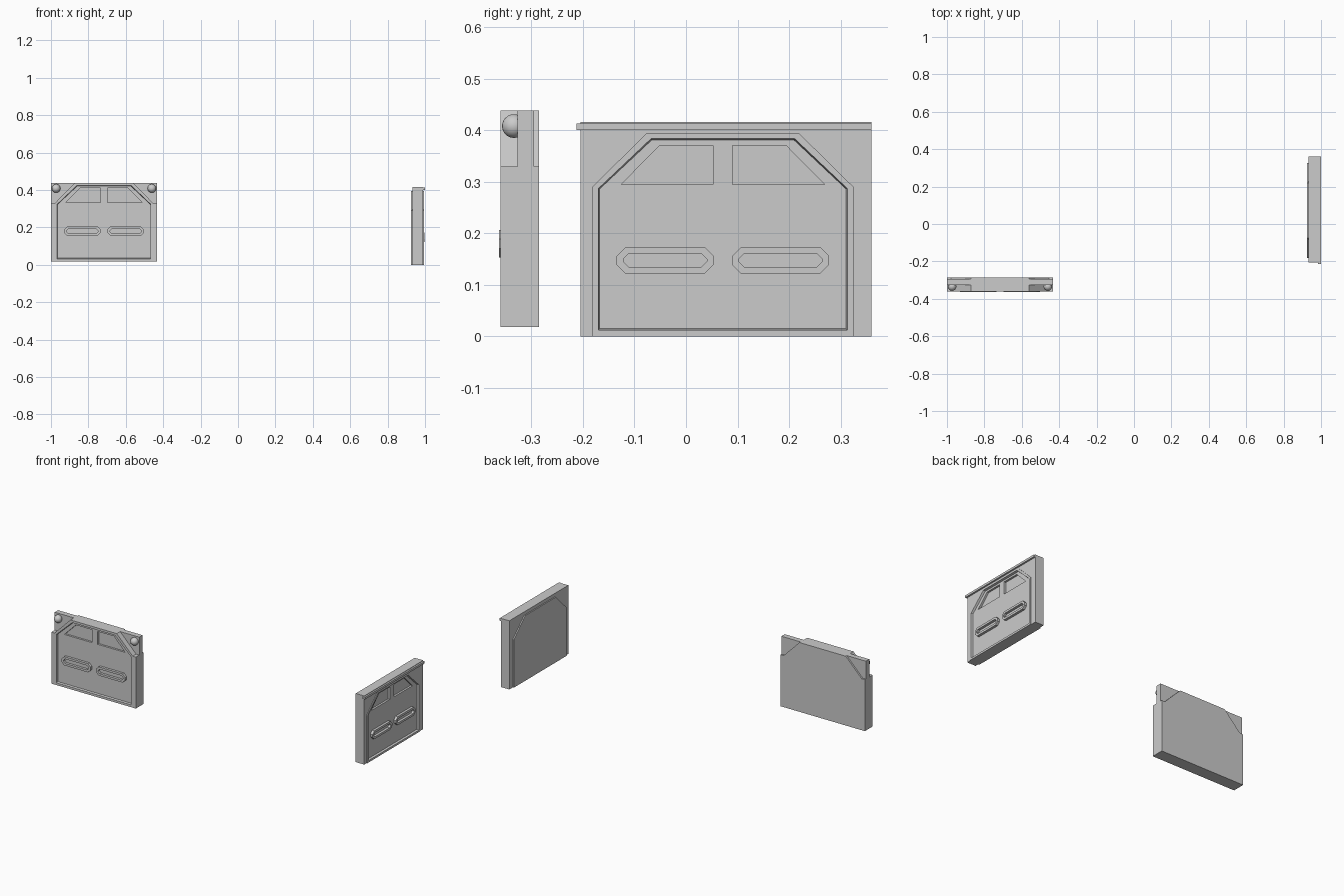
import bpy, bmesh
from mathutils import Matrix

if "Cube" in bpy.data.objects:
    bpy.data.objects.remove(bpy.data.objects["Cube"])


def prism(name, pts, d0, d1, frame, inset=None):
    """Extrude a (width, height) outline from depth d0 to d1 in a panel frame.
    An optional second outline replaces the shape at d1 for a taper."""
    bm = bmesh.new()
    lo = [bm.verts.new(frame @ Matrix.Translation((u, d0, v)).translation) for u, v in pts]
    hi = [bm.verts.new(frame @ Matrix.Translation((u, d1, v)).translation) for u, v in (inset or pts)]
    bm.faces.new(lo)
    bm.faces.new(hi)
    n = len(pts)
    for i in range(n):
        j = (i + 1) % n
        bm.faces.new((lo[i], lo[j], hi[j], hi[i]))
    bmesh.ops.recalc_face_normals(bm, faces=bm.faces)
    me = bpy.data.meshes.new(name)
    bm.to_mesh(me)
    bm.free()
    ob = bpy.data.objects.new(name, me)
    bpy.context.collection.objects.link(ob)
    return ob


def combine(ob, other, op='DIFFERENCE'):
    mod = ob.modifiers.new(op, 'BOOLEAN')
    mod.operation, mod.object, mod.solver = op, other, 'EXACT'
    bpy.context.view_layer.objects.active = ob
    bpy.ops.object.modifier_apply(modifier=mod.name)
    bpy.data.objects.remove(other, do_unlink=True)


def rect(u0, u1, v0, v1):
    return [(u0, v0), (u1, v0), (u1, v1), (u0, v1)]


def gable(half, bottom, shoulder, top_half, top):
    return [(-half, bottom), (half, bottom), (half, shoulder),
            (top_half, top), (-top_half, top), (-half, shoulder)]


def octo(u0, u1, v0, v1, c):
    return [(u0 + c, v0), (u1 - c, v0), (u1, v0 + c), (u1, v1 - c),
            (u1 - c, v1), (u0 + c, v1), (u0, v1 - c), (u0, v0 + c)]


def mirrored(pts, s):
    return [(s * u, v) for u, v in pts]


def front_details(name, body, frame, front, s, dz, bottom):
    """Cut the gabled recess and two windows, add two raised slot rings."""
    floor = front - 0.012
    outer = gable(0.2415 * s, bottom, 0.287 * s + dz, 0.139 * s, 0.384 * s + dz)
    inner = gable(0.239 * s, bottom + 0.003, 0.286 * s + dz, 0.138 * s, 0.381 * s + dz)
    combine(body, prism("recess_cut", inner, floor, front + 0.0001, frame, outer))
    window = [(0.019, 0.295), (0.197, 0.295), (0.123, 0.37), (0.019, 0.37)]
    window = [(u * s, v * s + dz) for u, v in window]
    for side in (-1, 1):
        combine(body, prism("window_cut", mirrored(window, side), floor - 0.012, floor + 0.006, frame))
        v0, v1 = 0.122 * s + dz, 0.173 * s + dz
        ring = prism(name + "_slot_ring", mirrored(octo(0.018 * s, 0.206 * s, v0, v1, 0.017), side),
                     floor - 0.002, front + 0.003, frame)
        hole = octo(0.031 * s, 0.193 * s, v0 + 0.013, v1 - 0.013, 0.01)
        combine(ring, prism("slot_cut", mirrored(hole, side), floor - 0.01, front + 0.02, frame))


# Panel frames: local x = width, local y = outward, local z = up
frame_a = Matrix(((1, 0, 0, -0.7165), (0, -1, 0, 0), (0, 0, 1, 0), (0, 0, 0, 1)))
frame_b = Matrix(((0, 1, 0, 0), (1, 0, 0, 0.0715), (0, 0, 1, 0), (0, 0, 0, 1)))

# Front panel with corner pockets on both faces
front_panel = prism("front_panel", rect(-0.2835, 0.2835, 0.018, 0.438), 0.285, 0.36, frame_a)
pocket = [(0.262, 0.33), (0.32, 0.33), (0.32, 0.48), (0.114, 0.48)]
for side in (-1, 1):
    for d0, d1 in ((0.327, 0.40), (0.25, 0.295)):
        combine(front_panel, prism("pocket_cut", mirrored(pocket, side), d0, d1, frame_a))
front_details("front_panel", front_panel, frame_a, 0.36, 1.035, 0.027, 0.032)

# Corner studs in the front pockets
for side in (-1, 1):
    bpy.ops.mesh.primitive_uv_sphere_add(segments=24, ring_count=12, radius=0.023,
                                         location=(-0.7165 + side * 0.256, -0.334, 0.408))
    stud = bpy.context.object
    stud.name = "corner_stud"
    bpy.ops.object.shade_smooth_by_angle()

# Side panel with raised gabled fields on both faces
side_panel = prism("side_panel", rect(-0.2765, 0.2885, 0, 0.416), 0.933, 0.99, frame_b)
field = gable(0.2535, 0, 0.29, 0.147, 0.395)
combine(side_panel, prism("field", field, 0.926, 0.994, frame_b), 'UNION')
front_details("side_panel", side_panel, frame_b, 0.994, 1.0, 0.0, 0.012)

# Lip along the top of the side panel
prism("top_lip", rect(-0.2845, 0.2885, 0.400, 0.413), 0.984, 1.0, frame_b)
